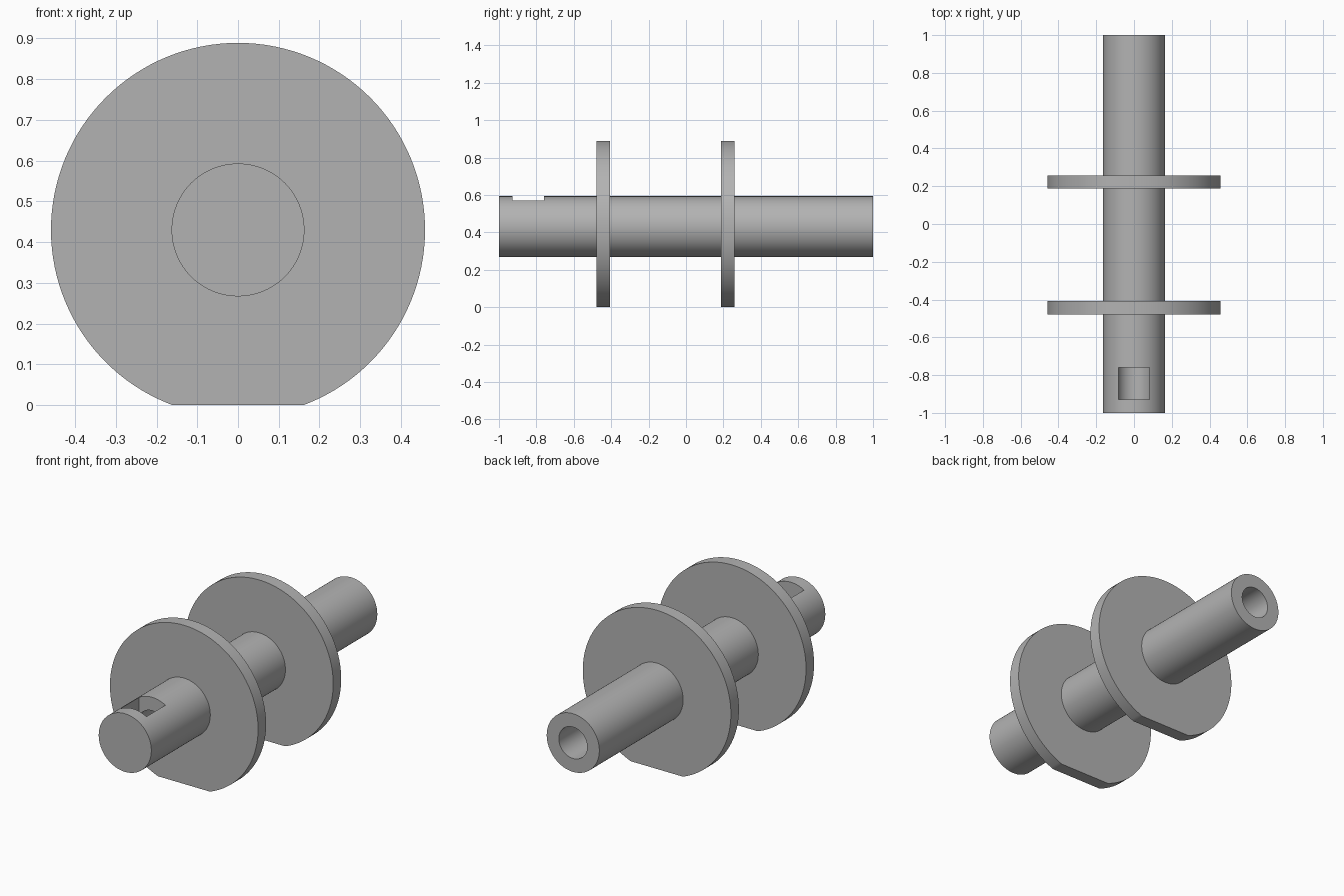
import bpy, bmesh, math
from mathutils import Matrix

cube = bpy.data.objects.get("Cube")
if cube:
    bpy.data.objects.remove(cube)

AXIS_Z = 0.43
SHAFT_R, BORE_R, DISC_R = 0.163, 0.088, 0.459
SEGMENTS = 128

grey = bpy.data.materials.new("plain grey")
grey.use_nodes = True
grey.diffuse_color = (0.45, 0.45, 0.45, 1)
grey.node_tree.nodes["Principled BSDF"].inputs["Base Color"].default_value = grey.diffuse_color


def lathe(name, profile, closed=False, flat_base=False):
    """Spin (radius, y) points around the shaft axis."""
    bm = bmesh.new()
    verts = [bm.verts.new((r, y, AXIS_Z)) for r, y in profile]
    edges = [bm.edges.new(pair) for pair in zip(verts, verts[1:])]
    if closed:
        edges.append(bm.edges.new((verts[-1], verts[0])))
    bmesh.ops.spin(bm, geom=verts + edges, cent=(0, 0, AXIS_Z), axis=(0, 1, 0),
                   angle=math.tau, steps=SEGMENTS)
    bmesh.ops.remove_doubles(bm, verts=bm.verts, dist=0.0001)
    if flat_base:
        cut = bmesh.ops.bisect_plane(bm, geom=bm.verts[:] + bm.edges[:] + bm.faces[:],
                                     plane_co=(0, 0, 0), plane_no=(0, 0, 1), clear_inner=True)
        rim = [e for e in cut["geom_cut"] if isinstance(e, bmesh.types.BMEdge)]
        bmesh.ops.holes_fill(bm, edges=rim)
    bmesh.ops.recalc_face_normals(bm, faces=bm.faces)
    mesh = bpy.data.meshes.new(name)
    bm.to_mesh(mesh)
    bm.free()
    mesh.materials.append(grey)
    obj = bpy.data.objects.new(name, mesh)
    bpy.context.collection.objects.link(obj)
    return obj


def activate(obj):
    bpy.ops.object.select_all(action="DESELECT")
    obj.select_set(True)
    bpy.context.view_layer.objects.active = obj


# Shaft with a blind bore opening at the back
shaft = lathe("shaft", [(0, -1), (SHAFT_R, -1), (SHAFT_R, 1), (BORE_R, 1),
                        (BORE_R, -0.928), (0, -0.928)])

# Rectangular window cut through the top wall into the bore
bm = bmesh.new()
bmesh.ops.create_cube(bm, size=1, matrix=Matrix.Translation((0, -0.844, AXIS_Z + 0.15))
                      @ Matrix.Diagonal((0.164, 0.168, 0.26, 1)))
cutter_mesh = bpy.data.meshes.new("window_cutter")
bm.to_mesh(cutter_mesh)
bm.free()
cutter_mesh.materials.append(grey)
cutter = bpy.data.objects.new("window_cutter", cutter_mesh)
cutter.hide_render = True
bpy.context.collection.objects.link(cutter)
window = shaft.modifiers.new("window", "BOOLEAN")
window.operation, window.solver, window.object = "DIFFERENCE", "EXACT", cutter
activate(shaft)
bpy.ops.object.modifier_apply(modifier="window")
bpy.data.objects.remove(cutter)

# Two discs around the shaft, each with a flat foot
parts = [shaft]
for name, front in (("front_disc", -0.478), ("back_disc", 0.187)):
    back, inner = front + 0.071, SHAFT_R - 0.015
    parts.append(lathe(name, [(inner, front), (DISC_R, front), (DISC_R, back), (inner, back)],
                       closed=True, flat_base=True))

for part in parts:
    activate(part)
    bpy.ops.object.shade_smooth_by_angle(angle=math.radians(30))
